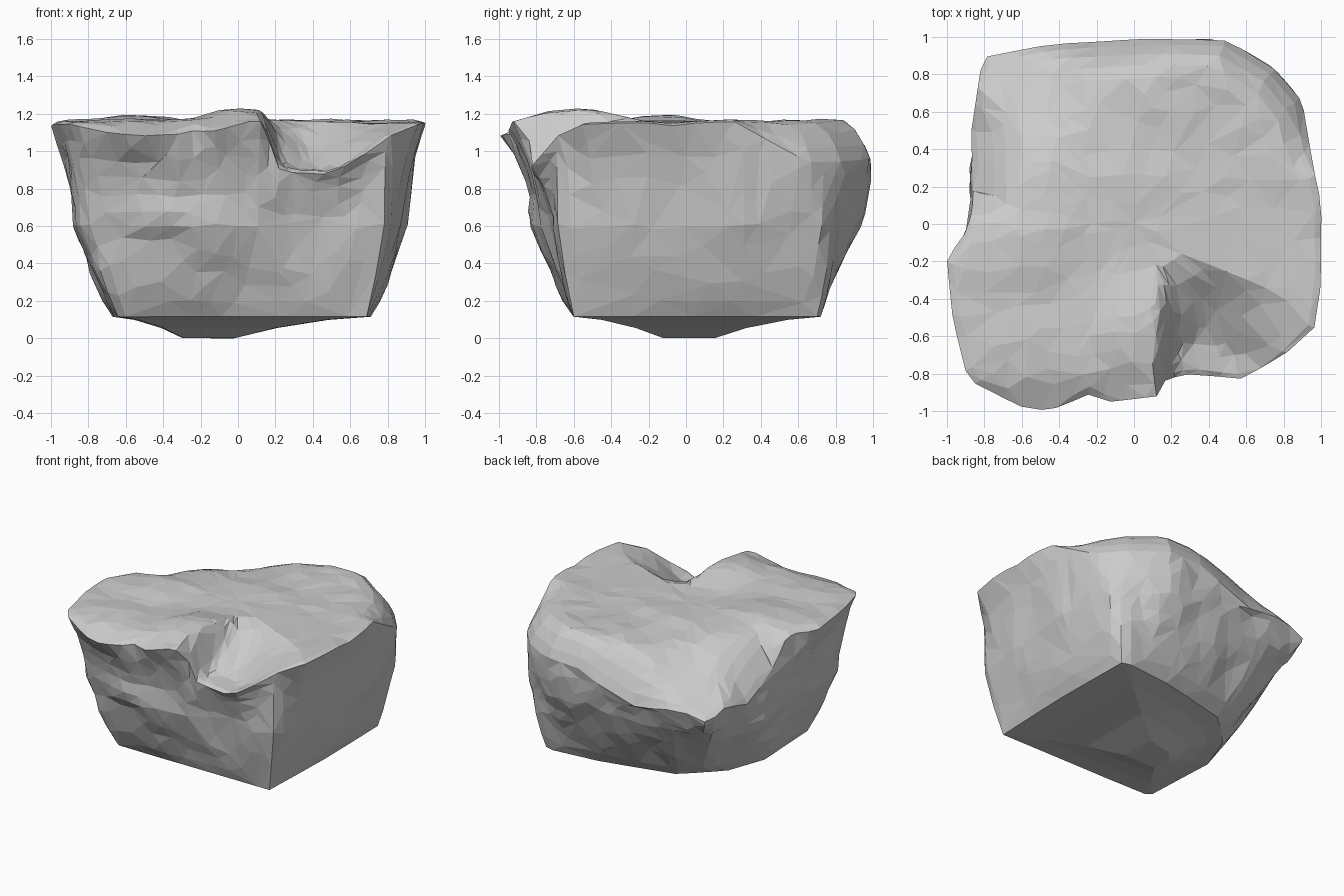
import bpy, bmesh
from math import cos, sin, pi, sqrt, exp, degrees, atan2
from mathutils import Vector, noise

if "Cube" in bpy.data.objects:
    bpy.data.objects.remove(bpy.data.objects["Cube"])

# Horizontal outlines at foot, mid height and upper rim
FOOT = [(.69, -.60), (.71, .05), (.70, .73), (.25, .68), (-.3, .55), (-.56, .3),
        (-.67, .0), (-.64, -.60)]
MID = [(.80, -.68), (.88, -.2), (.91, .3), (.83, .75), (.5, .92), (0, .92), (-.48, .85),
       (-.72, .71), (-.86, .3), (-.88, -.3), (-.82, -.68), (-.5, -.8), (-.2, -.82), (.1, -.76)]
RIM = [(1, .1), (.95, .35), (.9, .65), (.75, .83), (.5, .98), (.08, .99), (-.45, .96),
       (-.81, .89), (-.87, .5), (-.86, .1), (-.9, -.05), (-1, -.18), (-.97, -.5),
       (-.89, -.83), (-.6, -.98), (-.45, -1), (-.24, -.91), (-.13, -.95), (.13, -.92),
       (.17, -.83), (.3, -.8), (.58, -.83), (.8, -.7), (.97, -.55), (1, -.3)]
N = 96


def ray(poly, a):
    """Point where the outline is met in direction a."""
    dx, dy = cos(a), sin(a)
    best = 0
    for (x1, y1), (x2, y2) in zip(poly, poly[1:] + poly[:1]):
        ex, ey = x2 - x1, y2 - y1
        det = ex * dy - ey * dx
        if abs(det) < 1e-9:
            continue
        t = (ex * y1 - ey * x1) / det
        s = (dx * y1 - dy * x1) / det
        if t > 0 and -1e-6 <= s <= 1 + 1e-6:
            best = max(best, t)
    return Vector((dx * best, dy * best, 0))


def step(lo, hi, v):
    t = min(1, max(0, (v - lo) / (hi - lo)))
    return t * t * (3 - 2 * t)


def height(x, y, s=0):
    """Upper surface: plateau, back-left shoulder, rounded back rim, notch."""
    z = 1.155 + .03 * noise.noise(Vector((x * 2.2, y * 2.2, 3)))
    z += .015 * noise.noise(Vector((x * 6, y * 6, 8)))
    z += .07 * exp(-((x - .02) ** 2 + (y + .55) ** 2) / .06)
    z += .04 * exp(-((x + .6) ** 2 + (y + .1) ** 2) / .1)
    z += .03 * exp(-((x - .5) ** 2 + (y - .8) ** 2) / .06)
    d = (y - x) / sqrt(2) - .58
    z -= .61 * (d + sqrt(d * d + .006)) / 2
    a = degrees(atan2(y, x))
    z -= .2 * max(0, (s - .82) / .18) ** 2 * step(12, 40, a) * (1 - step(100, 128, a))
    z -= .12 * max(0, (s - .72) / .28) ** 1.3 * step(138, 150, a) * (1 - step(168, 180, a))
    ramp = min(1, max(0, (-.2 - .4 * abs(x - .36) - y) / .42))
    z -= .28 * step(.11, .24, x) * ramp * (1 - step(.42, 1.0, x))
    z -= .06 * step(-.78, -1, y) * step(.1, -.3, x)
    return z


bm = bmesh.new()
angles = [2 * pi * i / N for i in range(N)]
foot, mid, rim = ([ray(p, a) for a in angles] for p in (FOOT, MID, RIM))
rings = []

# Shallow underside
for s, z in ((.2, 0), (.45, .055), (.75, .098), (1, .115)):
    c = Vector((-.2, .0, 0)) * (1 - s)
    rings.append([f * s + c + Vector((0, 0, z)) for f in foot])

# Flared, lumpy sides
for k in range(1, 13):
    ring = []
    for f, m, r in zip(foot, mid, rim):
        top = height(r.x, r.y, 1) - .01
        zm = min(.6, top - .15)
        if k <= 6:
            t = k / 6
            p = f.lerp(m, t ** .8)
            p.z = .115 + (zm - .115) * t
        else:
            t = (k - 6) / 6
            p = m.lerp(r, t ** .7 if r.y > .4 else .45 * t + .55 * t ** 3)
            p.z = zm + (top - zm) * t
        if k < 12:
            # Lumps grow away from the foot; nose-like bulge in front
            w = min(1, k / 3) * (.35 if p.x > .7 else .8)
            push = (.045 * noise.noise(p * 2.6) + .025 * noise.noise(p * 6)) * w
            if p.y < -.4:
                push += .04 * exp(-((p.x + .3) / .2) ** 2 - ((p.z - .66) / .1) ** 2)
                push -= .03 * exp(-((p.x + .55) / .16) ** 2 - ((p.z - .92) / .08) ** 2)
            p += Vector((p.x, p.y, 0)).normalized() * push
            p.z += .03 * noise.noise(p * 5 + Vector((9, 2, 4))) * w
        ring.append(p)
    rings.append(ring)

# Upper surface rings running in to the centre
for s in (.97, .92, .86, .79, .71, .62, .52, .4, .27, .13):
    rings.append([Vector((r.x * s, r.y * s, height(r.x * s, r.y * s, s))) for r in rim])

grid = [[bm.verts.new(p) for p in ring] for ring in rings]
for lo, hi in zip(grid, grid[1:]):
    for i in range(N):
        j = (i + 1) % N
        bm.faces.new((lo[i], lo[j], hi[j], hi[i]))
for ring, tip in ((grid[0], (-.16, .0, 0)), (grid[-1], (0, 0, height(0, 0)))):
    v = bm.verts.new(tip)
    for i in range(N):
        bm.faces.new((ring[i], ring[(i + 1) % N], v))
bmesh.ops.recalc_face_normals(bm, faces=bm.faces)
bmesh.ops.triangulate(bm, faces=bm.faces)

mesh = bpy.data.meshes.new("boulder")
bm.to_mesh(mesh)
bm.free()
rock = bpy.data.objects.new("boulder", mesh)
bpy.context.collection.objects.link(rock)

# Reduce to irregular flat facets
dec = rock.modifiers.new("facets", 'DECIMATE')
dec.ratio = .28
